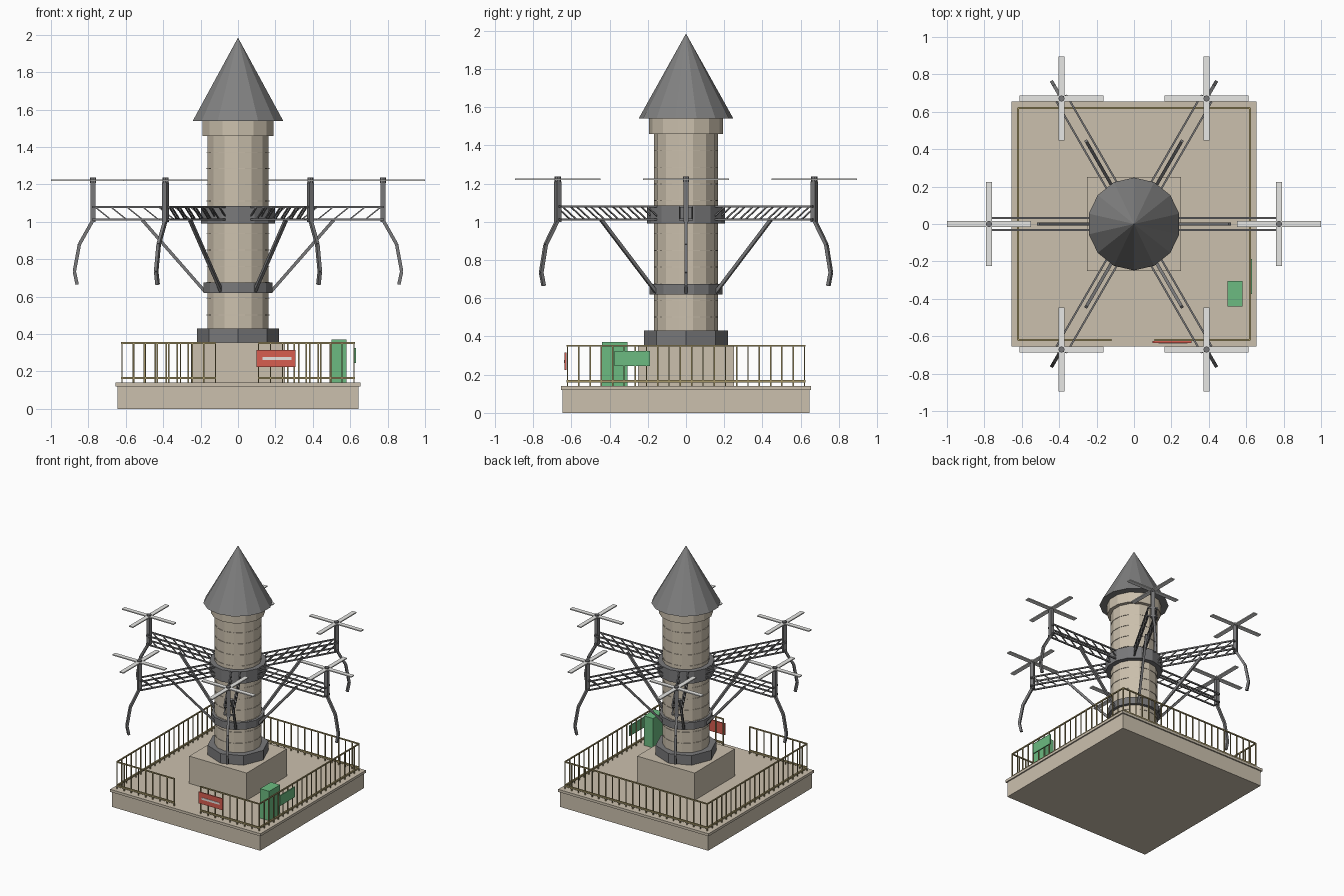
import bpy, bmesh
from math import sin, cos, pi, radians
from mathutils import Vector, Matrix

if "Cube" in bpy.data.objects:
    bpy.data.objects.remove(bpy.data.objects["Cube"], do_unlink=True)


def material(name, r, g, b):
    m = bpy.data.materials.new(name)
    m.use_nodes = True
    m.diffuse_color = (r, g, b, 1)
    bsdf = m.node_tree.nodes["Principled BSDF"]
    bsdf.inputs["Base Color"].default_value = (r, g, b, 1)
    bsdf.inputs["Roughness"].default_value = 0.8
    return m


STONE = material("tan stone", 0.60, 0.53, 0.42)
METAL = material("grey metal", 0.19, 0.19, 0.195)
ROOF = material("roof grey", 0.22, 0.22, 0.22)
BLADE = material("pale blade", 0.80, 0.80, 0.78)
BRASS = material("dull brass", 0.38, 0.31, 0.14)
GREEN = material("booth green", 0.15, 0.50, 0.22)
RED = material("sign red", 0.68, 0.11, 0.08)
WHITE = material("sign white", 0.80, 0.77, 0.75)


def finish(name, bm, mat):
    bmesh.ops.recalc_face_normals(bm, faces=bm.faces)
    mesh = bpy.data.meshes.new(name)
    bm.to_mesh(mesh)
    bm.free()
    mesh.materials.append(mat)
    ob = bpy.data.objects.new(name, mesh)
    bpy.context.scene.collection.objects.link(ob)
    return ob


def add_box(bm, lo, hi):
    lo, hi = Vector(lo), Vector(hi)
    size = Matrix.Diagonal((*(hi - lo), 1))
    bmesh.ops.create_cube(bm, size=1, matrix=Matrix.Translation((lo + hi) / 2) @ size)


def add_beam(bm, a, b, w):
    # square bar between two points
    a, b = Vector(a), Vector(b)
    d = b - a
    turn = d.to_track_quat('Z', 'Y').to_matrix().to_4x4()
    mat = Matrix.Translation((a + b) / 2) @ turn @ Matrix.Diagonal((w, w, d.length, 1))
    bmesh.ops.create_cube(bm, size=1, matrix=mat)


def box(name, lo, hi, mat):
    bm = bmesh.new()
    add_box(bm, lo, hi)
    return finish(name, bm, mat)


def prism(name, sides, r0, r1, z0, z1, mat):
    # closed prism with a corner to the front, or a cone when the upper radius is zero
    bm = bmesh.new()

    def ring(r, z):
        return [bm.verts.new((r * sin(2 * pi * i / sides), -r * cos(2 * pi * i / sides), z))
                for i in range(sides)]
    low = ring(r0, z0)
    bm.faces.new(low)
    high = ring(r1, z1) if r1 else [bm.verts.new((0, 0, z1))]
    if r1:
        bm.faces.new(high)
    for i in range(sides):
        j = (i + 1) % sides
        if r1:
            bm.faces.new((low[i], low[j], high[j], high[i]))
        else:
            bm.faces.new((low[i], low[j], high[0]))
    return finish(name, bm, mat)


# Base and pedestal
box("base_slab", (-0.645, -0.645, 0), (0.645, 0.645, 0.12), STONE)
box("base_lip", (-0.655, -0.655, 0.12), (0.655, 0.655, 0.14), STONE)
box("pedestal", (-0.25, -0.25, 0.14), (0.25, 0.25, 0.355), STONE)

# Tower
prism("foot_collar", 8, 0.22, 0.22, 0.355, 0.43, METAL)
prism("tower", 14, 0.167, 0.167, 0.43, 1.46, STONE)
prism("lower_band", 14, 0.19, 0.19, 0.62, 0.675, METAL)
prism("arm_band", 14, 0.204, 0.204, 0.99, 1.085, METAL)
prism("tower_cap", 14, 0.194, 0.194, 1.46, 1.54, STONE)
prism("roof", 14, 0.248, 0, 1.54, 1.985, ROOF)
for k in range(11):
    z = 0.5 + 0.087 * k
    prism("tower_hoop", 28, 0.168, 0.168, z, z + 0.004, STONE)

# Arms, each with truss, strut, rotor and hanging leg
REACH, HALF, BOTTOM, TOP = 0.775, 0.032, 1.012, 1.08
for k in range(6):
    angle = radians(60 * k)
    spin = Matrix.Rotation(angle, 4, 'Z')

    truss = bmesh.new()
    for y in (-HALF, HALF):
        for z in (BOTTOM, TOP):
            add_beam(truss, (0.15, y, z), (REACH, y, z), 0.01)
        for i in range(7):
            x = REACH - 0.01 - 0.085 * i
            add_beam(truss, (x, y, TOP), (x - 0.085, y, BOTTOM), 0.007)
    for z in (BOTTOM, TOP):
        add_beam(truss, (REACH, -HALF, z), (REACH, HALF, z), 0.01)
    truss.transform(spin)
    finish("arm_truss", truss, METAL)

    strut = bmesh.new()
    add_beam(strut, (0.175, 0, 0.625), (0.512, 0, 1.01), 0.017)
    strut.transform(spin)
    finish("arm_strut", strut, METAL)

    post = bmesh.new()
    add_box(post, (REACH - 0.014, -0.014, 1.0), (REACH + 0.014, 0.014, 1.21))
    post.transform(spin)
    finish("rotor_post", post, METAL)

    leg = bmesh.new()
    path = [(0.775, 1.01), (0.848, 0.88), (0.875, 0.735), (0.86, 0.665)]
    for (xa, za), (xb, zb) in zip(path, path[1:]):
        add_beam(leg, (xa, 0, za), (xb, 0, zb), 0.018)
    leg.transform(spin)
    finish("hanging_leg", leg, METAL)

    hub = prism("rotor_hub", 8, 0.017, 0.017, 1.208, 1.236, METAL)
    hub.location = (REACH * cos(angle), REACH * sin(angle), 0)
    blades = bmesh.new()
    add_box(blades, (-0.225, -0.017, 1.218), (0.225, 0.017, 1.226))
    add_box(blades, (-0.017, -0.225, 1.218), (0.017, 0.225, 1.226))
    finish("rotor_blades", blades, BLADE).location = hub.location


# Fence with a gap in the front
def fence(name, a, b):
    a, b = Vector(a), Vector(b)
    bm = bmesh.new()
    for z, w in ((0.165, 0.012), (0.352, 0.009)):
        add_beam(bm, (a.x, a.y, z), (b.x, b.y, z), w)
    count = round((b - a).length / 0.06)
    for i in range(count + 1):
        p = a.lerp(b, i / count)
        add_beam(bm, (p.x, p.y, 0.14), (p.x, p.y, 0.355), 0.007)
    finish(name, bm, BRASS)


E = 0.62
fence("fence_right", (-E, -E), (-E, E))
fence("fence_left", (E, -E), (E, E))
fence("fence_back", (-E, E), (E, E))
fence("fence_front_right", (-E, -E), (-0.12, -E))
fence("fence_front_left", (0.11, -E), (E, -E))

# Booth and signs
box("green_booth", (0.5, -0.44, 0.14), (0.58, -0.305, 0.372), GREEN)
box("green_sign", (0.621, -0.375, 0.245), (0.63, -0.188, 0.325), GREEN)
box("red_sign", (0.1, -0.635, 0.225), (0.308, -0.626, 0.315), RED)
box("sign_stripe", (0.13, -0.638, 0.262), (0.285, -0.634, 0.278), WHITE)
